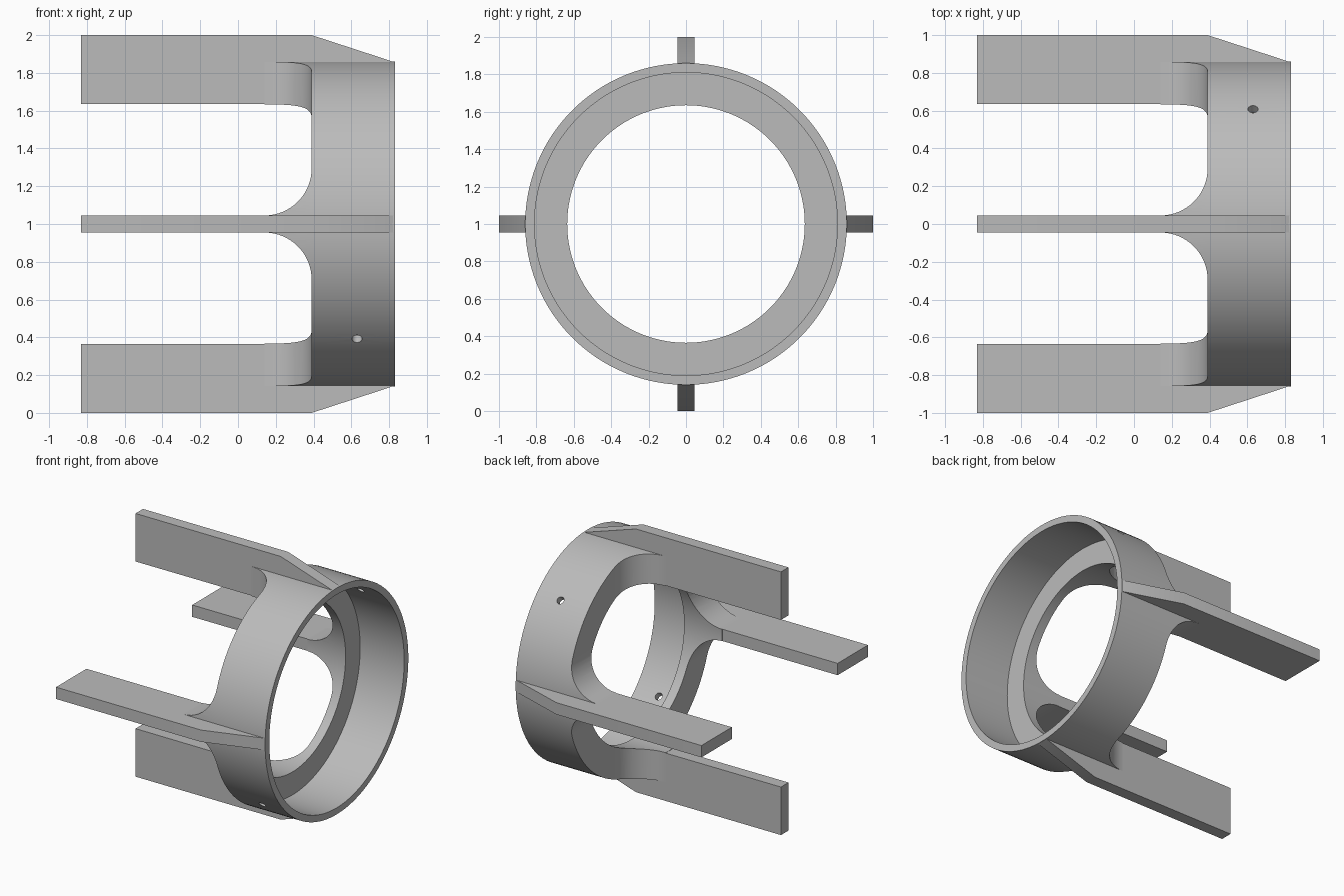
import bpy, bmesh
from math import pi, sin, cos, radians
from mathutils import Matrix, Vector

if "Cube" in bpy.data.objects:
    bpy.data.objects.remove(bpy.data.objects["Cube"], do_unlink=True)

R_OUT, R_CUP, R_IN = 0.86, 0.81, 0.635   # ring radii
X_BACK, X_FRONT = -0.83, 0.83            # fin tips and open rim
X_RING, X_LEDGE = 0.39, 0.46             # back of ring, ledge face
HALF, FILLET = 0.045, 0.25               # half fin thickness, fillet radius

grey = bpy.data.materials.new("plain_grey")
grey.use_nodes = True
grey.diffuse_color = (0.5, 0.5, 0.5, 1)
grey.node_tree.nodes["Principled BSDF"].inputs["Base Color"].default_value = (0.5, 0.5, 0.5, 1)


def finish(bm, name):
    bmesh.ops.recalc_face_normals(bm, faces=bm.faces)
    mesh = bpy.data.meshes.new(name)
    bm.to_mesh(mesh)
    bm.free()
    mesh.materials.append(grey)
    obj = bpy.data.objects.new(name, mesh)
    bpy.context.collection.objects.link(obj)
    return obj


def revolve(name, profile, steps=128):
    """Spin a closed (x, radius) profile around the x axis."""
    bm = bmesh.new()
    verts = [bm.verts.new((x, 0, r)) for x, r in profile]
    edges = [bm.edges.new((v, verts[i - 1])) for i, v in enumerate(verts)]
    bmesh.ops.spin(bm, geom=verts + edges, cent=(0, 0, 0), axis=(1, 0, 0),
                   angle=2 * pi, steps=steps, use_merge=True)
    bmesh.ops.remove_doubles(bm, verts=bm.verts, dist=1e-5)
    return finish(bm, name)


def prism(name, points, offset, turn):
    """Extrude a flat outline by offset, then turn it around the x axis."""
    bm = bmesh.new()
    face = bm.faces.new([bm.verts.new(p) for p in points])
    new = bmesh.ops.extrude_face_region(bm, geom=[face])["geom"]
    bmesh.ops.translate(bm, vec=offset, verts=[g for g in new if isinstance(g, bmesh.types.BMVert)])
    bm.transform(Matrix.Rotation(turn, 4, "X"))
    return finish(bm, name)


def select(obj):
    bpy.ops.object.select_all(action="DESELECT")
    obj.select_set(True)
    bpy.context.view_layer.objects.active = obj


def boolean(obj, tool, operation):
    mod = obj.modifiers.new("cut", "BOOLEAN")
    mod.operation, mod.solver, mod.object = operation, "EXACT", tool
    select(obj)
    bpy.ops.object.modifier_apply(modifier=mod.name)


def lift(obj):
    obj.location.z = 1
    select(obj)
    bpy.ops.object.shade_smooth_by_angle(angle=radians(30))


# Cup-shaped ring with an inner ledge
ring = revolve("ring", [(X_RING, R_IN), (X_RING, R_OUT), (X_FRONT, R_OUT),
                        (X_FRONT, R_CUP), (X_LEDGE, R_CUP), (X_LEDGE, R_IN)])

# Two opposite pin holes drilled in one pass
bm = bmesh.new()
bmesh.ops.create_cone(bm, cap_ends=True, segments=24, radius1=0.027, radius2=0.027, depth=2.2)
bm.transform(Matrix.Translation((0.63, 0, 0)) @ Matrix.Rotation(-pi / 4, 4, "X"))
drill = finish(bm, "drill")
boolean(ring, drill, "DIFFERENCE")
lift(ring)

# Tube that trims the fillets to the ring's inner and outer radii
trim = revolve("trim", [(0, R_IN), (0, R_OUT), (0.6, R_OUT), (0.6, R_IN)])

# Fin side outline, tapering onto the ring
fin_outline = [(X_BACK, 0.635), (X_BACK, 1), (X_RING, 1), (0.828, 0.857),
               (0.828, 0.835), (0.42, 0.835), (X_RING, 0.637)]

# Concave fillets on both sides of a fin
arc = [(X_RING - FILLET + FILLET * sin(a), HALF + FILLET - FILLET * cos(a))
       for a in (i * pi / 32 for i in range(17))]
fillet_outline = arc + [(x, -y) for x, y in reversed(arc)]

for i, side in enumerate(("top", "front", "bottom", "back")):
    turn = i * pi / 2
    lift(prism(side + "_fin", [(x, -HALF, r) for x, r in fin_outline],
               Vector((0, 2 * HALF, 0)), turn))
    fillet = prism(side + "_fillet", [(x, y, 0.5) for x, y in fillet_outline],
                   Vector((0, 0, 0.5)), turn)
    boolean(fillet, trim, "INTERSECT")
    lift(fillet)

for helper in (drill, trim):
    bpy.data.objects.remove(helper, do_unlink=True)
